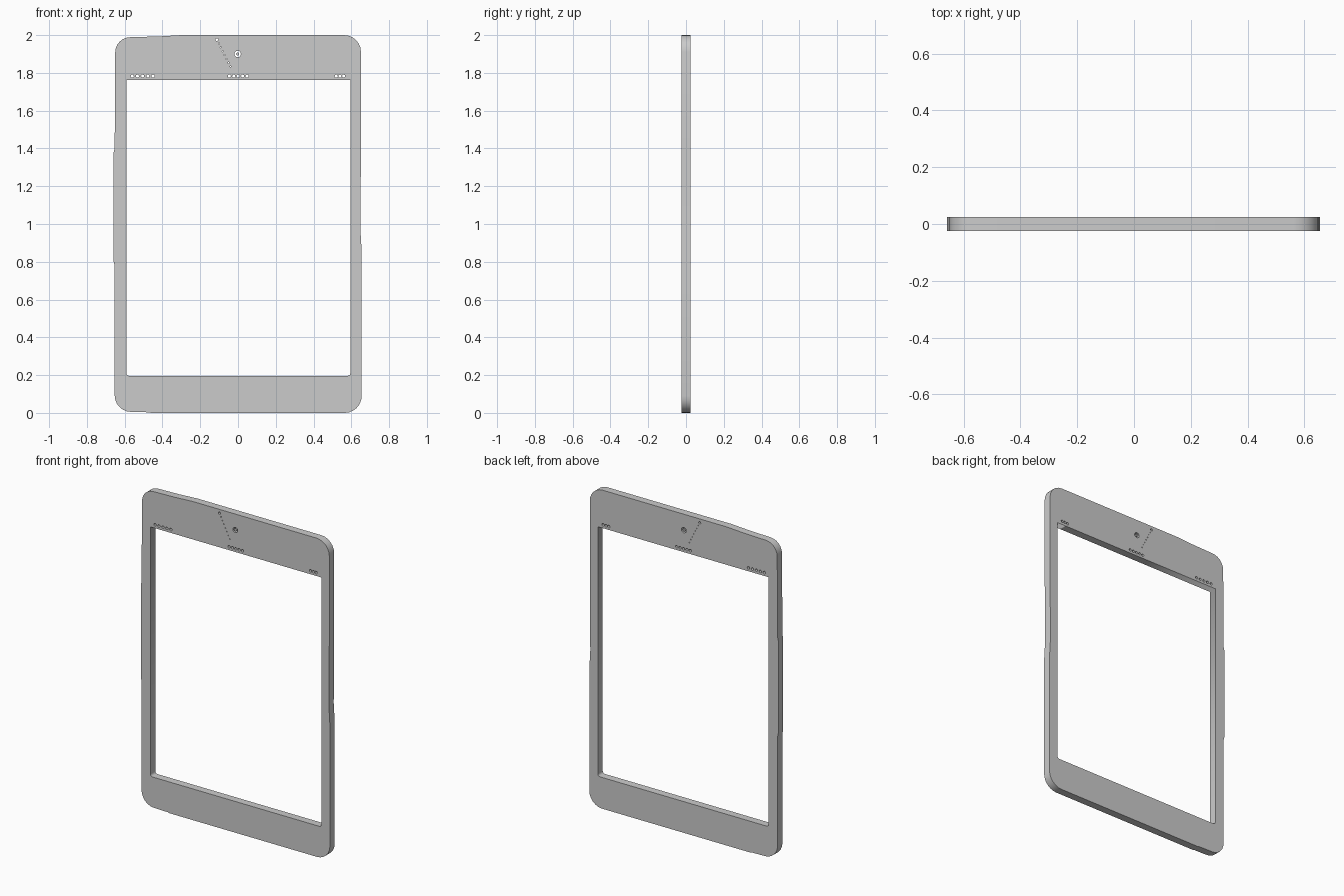
import bpy
from math import cos, sin, pi, radians

if "Cube" in bpy.data.objects:
    bpy.data.objects.remove(bpy.data.objects["Cube"])

HALF_DEPTH = 0.024


def arc(cx, cz, r, a0, a1, n):
    return [(cx + r * cos(radians(a0 + (a1 - a0) * i / n)),
             cz + r * sin(radians(a0 + (a1 - a0) * i / n))) for i in range(n + 1)]


def circle(cx, cz, r, n=8):
    return [(cx + r * cos(2 * pi * i / n), cz + r * sin(2 * pi * i / n)) for i in range(n)]


def plate(name, loops):
    """Fill nested closed loops and extrude them into an upright slab."""
    cu = bpy.data.curves.new(name, 'CURVE')
    cu.dimensions = '2D'
    cu.fill_mode = 'BOTH'
    cu.extrude = HALF_DEPTH
    for pts in loops:
        sp = cu.splines.new('POLY')
        sp.points.add(len(pts) - 1)
        for p, (x, z) in zip(sp.points, pts):
            p.co = (x, z, 0, 1)
        sp.use_cyclic_u = True
    ob = bpy.data.objects.new(name, cu)
    bpy.context.collection.objects.link(ob)
    ob.rotation_euler.x = pi / 2
    bpy.context.view_layer.objects.active = ob
    ob.select_set(True)
    bpy.ops.object.convert(target='MESH')
    bpy.ops.object.transform_apply(rotation=True)
    return bpy.context.object


# Slightly irregular outer outline with rounded corners
outline = (arc(0.565, 0.09, 0.09, -90, 0, 6)
           + [(0.655, 0.85), (0.648, 0.97), (0.651, 1.42)]
           + arc(0.562, 1.911, 0.089, 0, 90, 6)
           + [(-0.3, 2.0), (-0.42, 1.993)]
           + arc(-0.57, 1.909, 0.08, 90, 180, 6)
           + [(-0.653, 1.4), (-0.658, 1.38), (-0.658, 0.8), (-0.653, 0.78)]
           + arc(-0.565, 0.093, 0.088, 180, 270, 6)
           + [(-0.47, 0.003), (-0.46, 0.0)])

# Screen opening, with small bottom corner radii
window = (arc(-0.577, 0.21, 0.014, 180, 270, 3) + arc(0.581, 0.21, 0.014, -90, 0, 3)
          + [(0.595, 1.762), (-0.591, 1.762)])

# Three rows of tiny through holes above the opening
holes = []
for start, step, count in ((-0.56, 0.0275, 5), (-0.046, 0.0235, 5), (0.52, 0.0195, 3)):
    holes += [circle(start + step * i, 1.783, 0.0085) for i in range(count)]

# Ring-shaped camera hole with a centre island
camera = [circle(-0.002, 1.9, 0.017, 12), circle(-0.002, 1.9, 0.008, 12)]

# Diagonal line of pinholes
pinholes = [circle(-0.112 + 0.072 * i / 7, 1.976 - 0.143 * i / 7,
                   0.008 if i == 0 else 0.0035, 6) for i in range(8)]

plate("tablet_frame", [outline, window] + holes + camera + pinholes)
